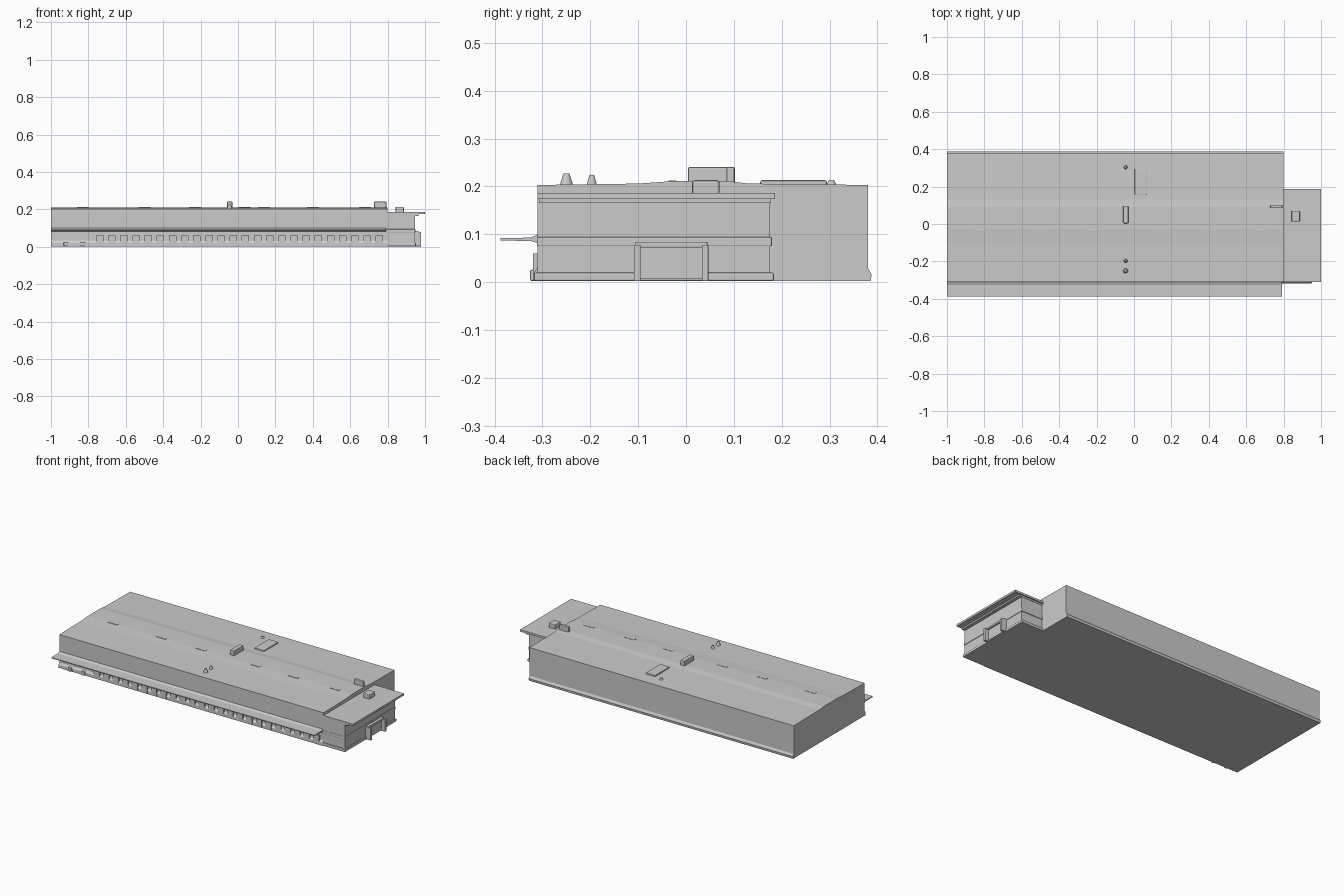
import bpy, bmesh


def box(name, x0, x1, y0, y1, z0, z1, bevel=0.0):
    bm = bmesh.new()
    bmesh.ops.create_cube(bm, size=1)
    for v in bm.verts:
        v.co.x = x0 if v.co.x < 0 else x1
        v.co.y = y0 if v.co.y < 0 else y1
        v.co.z = z0 if v.co.z < 0 else z1
    return finish(name, bm, bevel)


def extrude_x(name, profile, x0, x1):
    """Extrude a closed (y, z) profile along x."""
    bm = bmesh.new()
    face = bm.faces.new([bm.verts.new((x0, y, z)) for y, z in profile])
    res = bmesh.ops.extrude_face_region(bm, geom=[face])
    verts = [g for g in res["geom"] if isinstance(g, bmesh.types.BMVert)]
    bmesh.ops.translate(bm, verts=verts, vec=(x1 - x0, 0, 0))
    return finish(name, bm)


def finish(name, bm, bevel=0.0):
    bmesh.ops.recalc_face_normals(bm, faces=bm.faces)
    mesh = bpy.data.meshes.new(name)
    bm.to_mesh(mesh)
    bm.free()
    ob = bpy.data.objects.new(name, mesh)
    bpy.context.collection.objects.link(ob)
    if bevel:
        mod = ob.modifiers.new("soft_edges", "BEVEL")
        mod.width = bevel
        mod.segments = 2
    return ob


def vent(name, x, y, z, r, h):
    bm = bmesh.new()
    bmesh.ops.create_cone(bm, cap_ends=True, segments=12, radius1=r,
                          radius2=r * 0.45, depth=h)
    bmesh.ops.translate(bm, verts=bm.verts, vec=(x, y, z + h / 2))
    return finish(name, bm)


# Main hall, with low roof crown and slightly flared base
extrude_x("main_hall", [
    (-0.318, 0.002), (-0.318, 0.02), (-0.31, 0.032), (-0.31, 0.203),
    (-0.10, 0.206), (-0.03, 0.211), (0.09, 0.211), (0.13, 0.206),
    (0.38, 0.203), (0.38, 0.03), (0.388, 0.016), (0.386, 0.002)], -1.0, 0.8)

# Canopy along the front, thickened where it meets the wall
extrude_x("front_canopy", [
    (-0.30, 0.076), (-0.315, 0.083), (-0.325, 0.086), (-0.388, 0.087),
    (-0.388, 0.092), (-0.325, 0.093), (-0.315, 0.097), (-0.30, 0.106)],
    -1.0, 0.792)

# Shallow loading doors under the canopy and bollards by the left end
for i in range(24):
    x = -0.76 + i * 0.065
    box(f"loading_door_{i}", x, x + 0.04, -0.3195, -0.305, 0.004, 0.06)
for i, x in enumerate((-0.92, -0.83)):
    box(f"dock_step_{i}", x - 0.012, x + 0.012, -0.326, -0.305, 0.002, 0.026, 0.004)

# Lower annex on the right: walls, mid-height band, base
box("annex_walls", 0.78, 0.945, -0.31, 0.176, 0.002, 0.178)
box("annex_mid_band", 0.79, 0.948, -0.312, 0.180, 0.075, 0.094, 0.003)
box("annex_base", 0.79, 0.951, -0.318, 0.184, 0.002, 0.02, 0.004)

# Annex overhanging roof with stepped fascia
box("annex_roof", 0.79, 1.0, -0.31, 0.186, 0.174, 0.186)
box("annex_roof_soffit", 0.80, 0.965, -0.307, 0.178, 0.165, 0.175)

# Entrance porch: two piers, lintel, recessed door
for side, y in (("left", -0.109), ("right", 0.033)):
    box(f"porch_pier_{side}", 0.94, 0.979, y, y + 0.014, 0.002, 0.078, 0.002)
box("porch_lintel", 0.94, 0.965, -0.107, 0.045, 0.072, 0.084, 0.002)
box("entrance_door", 0.94, 0.955, -0.096, 0.034, 0.007, 0.073)

# Rooftop plant
box("roof_plant_center", -0.058, -0.03, 0.004, 0.097, 0.205, 0.241, 0.004)
box("roof_plant_end", 0.728, 0.793, 0.085, 0.102, 0.203, 0.241, 0.004)
box("annex_roof_unit", 0.842, 0.887, 0.013, 0.070, 0.18, 0.213, 0.005)
box("roof_hatch_panel", 0.003, 0.068, 0.155, 0.295, 0.20, 0.213, 0.004)

# Roof vents
vent("roof_vent_front", -0.045, -0.25, 0.202, 0.014, 0.025)
vent("roof_vent_middle", -0.045, -0.197, 0.202, 0.011, 0.022)
vent("roof_vent_back", -0.045, 0.304, 0.202, 0.011, 0.012)

# Faint skylights along the crown
for i, x in enumerate((-0.83, -0.5, -0.23, 0.14, 0.4, 0.68)):
    box(f"skylight_{i}", x - 0.032, x + 0.032, -0.037, -0.02, 0.205, 0.2125)
